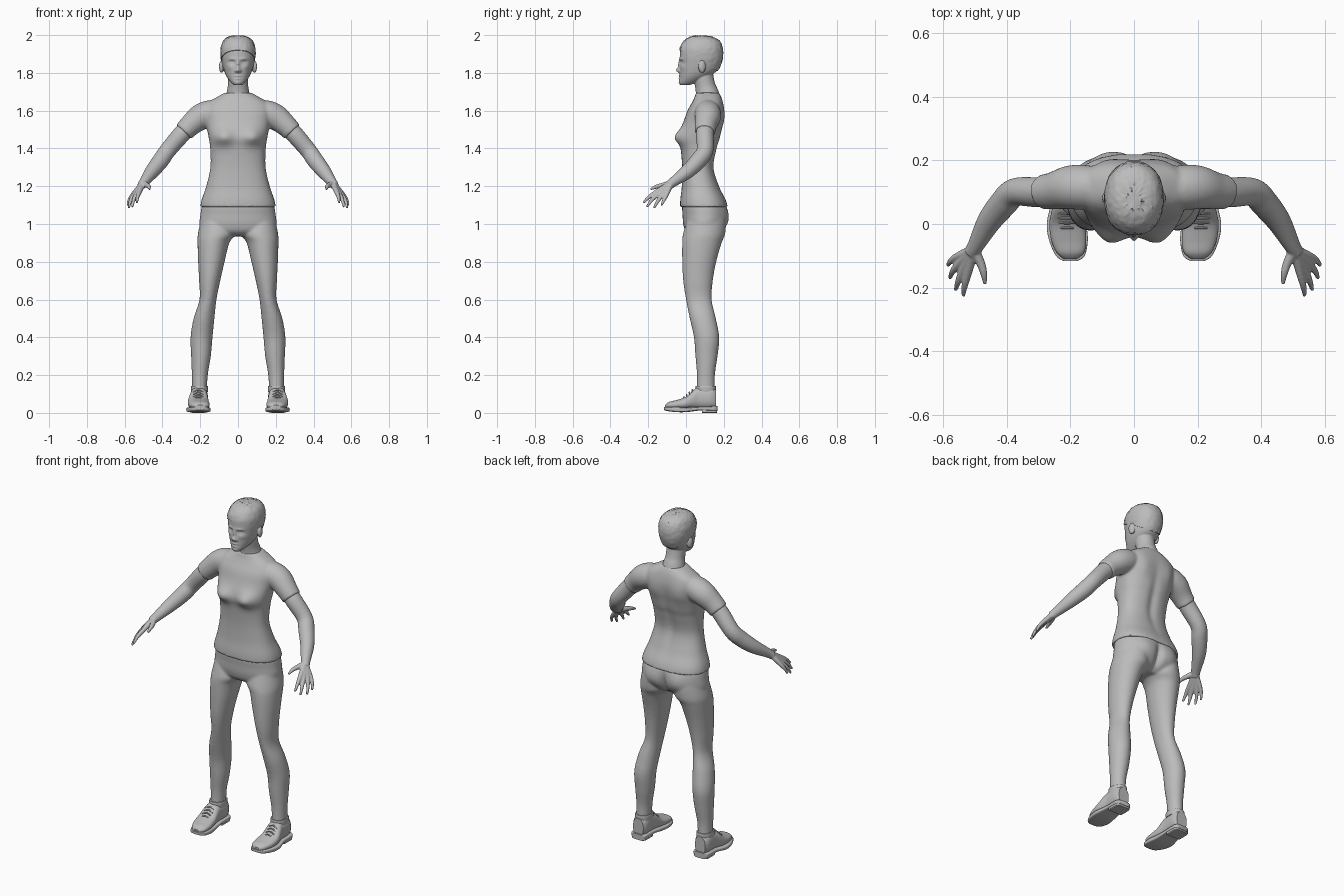
import bpy, bmesh, math, random
from mathutils import Vector, Matrix

random.seed(4)
if "Cube" in bpy.data.objects:
    bpy.data.objects.remove(bpy.data.objects["Cube"])

grey = bpy.data.materials.new("plain_grey")
grey.use_nodes = True
grey.diffuse_color = (0.5, 0.5, 0.5, 1)
grey.node_tree.nodes["Principled BSDF"].inputs["Base Color"].default_value = (0.5, 0.5, 0.5, 1)


def spline(rows, steps):
    """Smoothly interpolate the rows with a Catmull-Rom curve."""
    pts = [Vector(r) for r in rows]
    out = []
    for i in range(len(pts) - 1):
        a, b, c, d = pts[max(i - 1, 0)], pts[i], pts[i + 1], pts[min(i + 2, len(pts) - 1)]
        for s in range(steps):
            t = s / steps
            out.append((b * 2 + (c - a) * t + (a * 2 - b * 5 + c * 4 - d) * t * t
                        + (b * 3 - a - c * 3 + d) * t ** 3) * 0.5)
    return out + [pts[-1]]


def bridge(bm, rings):
    """Join rings of points into a closed tube."""
    rings = [[bm.verts.new(p) for p in ring] for ring in rings]
    n = len(rings[0])
    for lower, upper in zip(rings, rings[1:]):
        for k in range(n):
            j = (k + 1) % n
            bm.faces.new((lower[k], lower[j], upper[j], upper[k]))
    bm.faces.new(rings[0][::-1])
    bm.faces.new(rings[-1])


def loft(bm, rows, axis="z", power=2.2, n=48, steps=6, sign=1):
    """Rows are: position on axis, x centre, half width, low side, high side."""
    def rounded(value):
        return math.copysign(abs(value) ** (2 / power), value)
    rings = []
    for t, c, half, lo, hi in spline(rows, steps):
        ring = []
        for k in range(n):
            a = math.tau * k / n
            u = sign * (c + half * rounded(math.cos(a)))
            v = (lo + hi) / 2 + (hi - lo) / 2 * rounded(math.sin(a))
            ring.append((u, v, t) if axis == "z" else (u, t, v))
        rings.append(ring)
    bridge(bm, rings)


def tube(bm, rows, sign=1, n=16, steps=5):
    """Rows are: x, y, z, radius."""
    path = spline(rows, steps)
    rings = []
    for i, p in enumerate(path):
        along = (path[min(i + 1, len(path) - 1)] - path[max(i - 1, 0)]).xyz.normalized()
        side = along.cross(Vector((0, 1, -1))).normalized()
        up = along.cross(side)
        ring = []
        for k in range(n):
            a = math.tau * k / n
            q = p.xyz + (side * math.cos(a) + up * math.sin(a)) * p.w
            ring.append((sign * q.x, q.y, q.z))
        rings.append(ring)
    bridge(bm, rings)


def bump(bm, x, z, rx, rz, dy, front=True, mid=0.08):
    """Push a soft, mirrored spot of the surface along y."""
    for v in bm.verts:
        depth = (mid - v.co.y) if front else (v.co.y - mid)
        weight = min(max(depth / 0.05, 0), 1)
        for cx in {x, -x}:
            v.co.y += dy * weight * math.exp(-((v.co.x - cx) / rx) ** 2 - ((v.co.z - z) / rz) ** 2)


def finish(name, bm, voxel=None, smooth=3):
    bmesh.ops.recalc_face_normals(bm, faces=bm.faces)
    mesh = bpy.data.meshes.new(name)
    bm.to_mesh(mesh)
    bm.free()
    mesh.materials.append(grey)
    obj = bpy.data.objects.new(name, mesh)
    bpy.context.collection.objects.link(obj)
    mesh.polygons.foreach_set("use_smooth", [True] * len(mesh.polygons))
    if voxel:
        remesh = obj.modifiers.new("Blend", "REMESH")
        remesh.mode = "VOXEL"
        remesh.voxel_size = voxel
        remesh.use_smooth_shade = True
        soften = obj.modifiers.new("Soften", "SMOOTH")
        soften.factor = 0.5
        soften.iterations = smooth
    else:
        bpy.ops.object.select_all(action="DESELECT")
        obj.select_set(True)
        bpy.context.view_layer.objects.active = obj
        bpy.ops.object.shade_smooth_by_angle(angle=math.radians(40))
    return obj


# Shirt: torso with bust, spine and shoulder blades, plus sleeves
bm = bmesh.new()
loft(bm, [(1.09, 0, .2, -.032, .222), (1.13, 0, .192, -.03, .21), (1.2, 0, .168, -.022, .176),
          (1.3, 0, .146, -.02, .148), (1.4, 0, .147, -.028, .165), (1.45, 0, .154, -.033, .18),
          (1.5, 0, .163, -.027, .19), (1.55, 0, .172, -.01, .2), (1.6, 0, .178, .008, .203),
          (1.64, 0, .16, .03, .197), (1.67, 0, .115, .045, .188), (1.695, 0, .07, .052, .175)],
     power=2.4, n=96, steps=8)
bump(bm, .08, 1.46, .055, .042, -.036)
bump(bm, 0, 1.38, .025, .16, -.012, front=False)
bump(bm, .085, 1.55, .04, .06, .008, front=False)
for s in (1, -1):
    tube(bm, [(.1, .115, 1.595, .06), (.15, .115, 1.585, .07), (.2, .115, 1.565, .069),
              (.25, .105, 1.525, .059), (.288, .1, 1.487, .054)], s, n=32)
finish("shirt", bm, .007, 6)

# Trousers: pelvis and both legs
bm = bmesh.new()
loft(bm, [(1.14, 0, .165, 0, .185), (1.1, 0, .19, -.02, .208), (1.05, 0, .199, -.018, .214),
          (1, 0, .204, -.015, .208), (.96, 0, .19, -.002, .185), (.935, 0, .13, .03, .15)], n=96)
for s in (1, -1):
    loft(bm, [(1.03, .115, .08, .01, .19), (.95, .113, .099, -.015, .203), (.9, .13, .084, -.02, .188),
              (.8, .141, .07, -.02, .16), (.7, .15, .056, -.015, .142), (.6, .159, .045, 0, .136),
              (.5, .18, .055, .02, .158), (.4, .193, .058, .042, .176), (.3, .196, .052, .05, .167),
              (.2, .202, .042, .058, .153), (.11, .204, .039, .056, .154)], sign=s, power=2)
bump(bm, .09, 1.03, .07, .07, .02, front=False)
bump(bm, 0, 1, .018, .07, -.025, front=False)
finish("trousers", bm, .007, 6)

# Head: sculpted face, ears and neck
skull = [(1.735, 0, .02, -.028, .02), (1.75, 0, .038, -.034, .06), (1.78, 0, .06, -.033, .12),
         (1.81, 0, .073, -.033, .162), (1.85, 0, .083, -.032, .183), (1.89, 0, .089, -.032, .192),
         (1.93, 0, .088, -.028, .19), (1.965, 0, .075, -.008, .175), (1.985, 0, .052, .02, .14),
         (1.993, 0, .02, .05, .1)]
bm = bmesh.new()
loft(bm, skull, n=144, steps=10)
face = {
    "nose bridge": (0, 1.845, .009, .025, -.01), "nose tip": (0, 1.815, .012, .013, -.018),
    "nostrils": (.012, 1.81, .008, .007, -.007), "sockets": (.032, 1.855, .016, .011, .01),
    "eyes": (.032, 1.853, .011, .006, -.005), "brows": (.03, 1.873, .02, .007, -.005),
    "upper lip": (0, 1.783, .018, .004, -.007), "lower lip": (0, 1.769, .015, .005, -.006),
    "mouth": (0, 1.776, .021, .003, .004), "chin": (0, 1.748, .016, .012, -.005),
    "cheeks": (.045, 1.83, .018, .015, -.004),
}
for spot in face.values():
    bump(bm, *spot)
for s in (1, -1):
    ear = Matrix.Translation((s * .087, .085, 1.833)) @ Matrix.Rotation(s * .3, 4, "Z")
    bmesh.ops.create_uvsphere(bm, u_segments=20, v_segments=14, radius=1,
                              matrix=ear @ Matrix.Diagonal((.013, .02, .033, 1)))
tube(bm, [(0, .118, 1.64, .075), (0, .112, 1.69, .062), (0, .102, 1.73, .054),
          (0, .092, 1.78, .053), (0, .09, 1.83, .05)], n=40)
finish("head", bm, .0035, 2)

# Hair: short tousled cap trimmed along a sloping hairline
bm = bmesh.new()
loft(bm, skull, n=64, steps=5)
centre = Vector((0, .08, 1.87))
for v in bm.verts:
    v.co = centre + (v.co - centre) * (1.035 + random.uniform(-.012, .02))
bmesh.ops.bisect_plane(bm, geom=bm.verts[:] + bm.edges[:] + bm.faces[:], plane_co=(0, -.03, 1.918),
                       plane_no=(0, .55, 1), clear_inner=True)
bmesh.ops.holes_fill(bm, edges=[e for e in bm.edges if e.is_boundary], sides=0)
finish("hair", bm)

# Arms and hands: each finger runs from the wrist through its knuckle
fingers = [
    [(.521, -.152, 1.172, .013), (.532, -.195, 1.143, .01), (.536, -.225, 1.113, .006)],
    [(.535, -.14, 1.163, .013), (.552, -.18, 1.128, .01), (.56, -.207, 1.09, .006)],
    [(.548, -.123, 1.157, .013), (.57, -.15, 1.12, .0095), (.578, -.17, 1.084, .006)],
    [(.557, -.103, 1.155, .012), (.577, -.118, 1.125, .009), (.584, -.13, 1.098, .006)],
    [(.482, -.122, 1.205, .014), (.472, -.155, 1.198, .011), (.468, -.188, 1.184, .006)],
]
for s, side in ((1, "left"), (-1, "right")):
    bm = bmesh.new()
    tube(bm, [(.24, .107, 1.535, .044), (.3, .1, 1.474, .047), (.373, .1, 1.388, .044),
              (.41, .065, 1.335, .044), (.455, .008, 1.278, .038), (.497, -.068, 1.222, .026),
              (.512, -.09, 1.203, .023)], s, n=32)
    for finger in fingers:
        tube(bm, [(.503, -.08, 1.215, .017)] + finger, s)
    finish(side + "_arm", bm, .004, 3)

# Shoes: upper, rim, laces and sole with a heel
for s, side in ((1, "left"), (-1, "right")):
    bm = bmesh.new()
    loft(bm, [(-.11, .2, .02, .022, .042), (-.09, .2, .043, .02, .058), (-.05, .205, .055, .02, .068),
              (0, .21, .056, .02, .086), (.04, .209, .05, .02, .122), (.07, .207, .046, .02, .138),
              (.13, .206, .046, .02, .14), (.16, .206, .034, .02, .125)], "y", 2.4, sign=s)
    finish(side + "_shoe_upper", bm)
    bm = bmesh.new()
    loft(bm, [(.11, .204, .045, .052, .158), (.135, .204, .046, .05, .16), (.143, .204, .044, .052, .158)],
         sign=s)
    for i in range(4):
        y, z = -.012 + i * .015, .082 + i * .0125
        tube(bm, [(.182, y, z - .01, .003), (.21, y, z + .002, .004), (.238, y, z - .01, .003)], s, n=8)
    finish(side + "_shoe_rim_and_laces", bm)
    bm = bmesh.new()
    loft(bm, [(-.117, .2, .02, .016, .032), (-.1, .2, .045, .01, .032), (-.05, .206, .061, .004, .031),
              (0, .212, .062, .004, .03), (.05, .21, .054, .01, .032), (.08, .208, .05, .012, .034),
              (.15, .207, .049, .01, .036), (.168, .207, .033, .01, .036)], "y", 5, sign=s)
    loft(bm, [(.085, .207, .047, 0, .02), (.15, .207, .046, 0, .02), (.165, .207, .033, 0, .02)],
         "y", 6, sign=s)
    finish(side + "_shoe_sole", bm)
